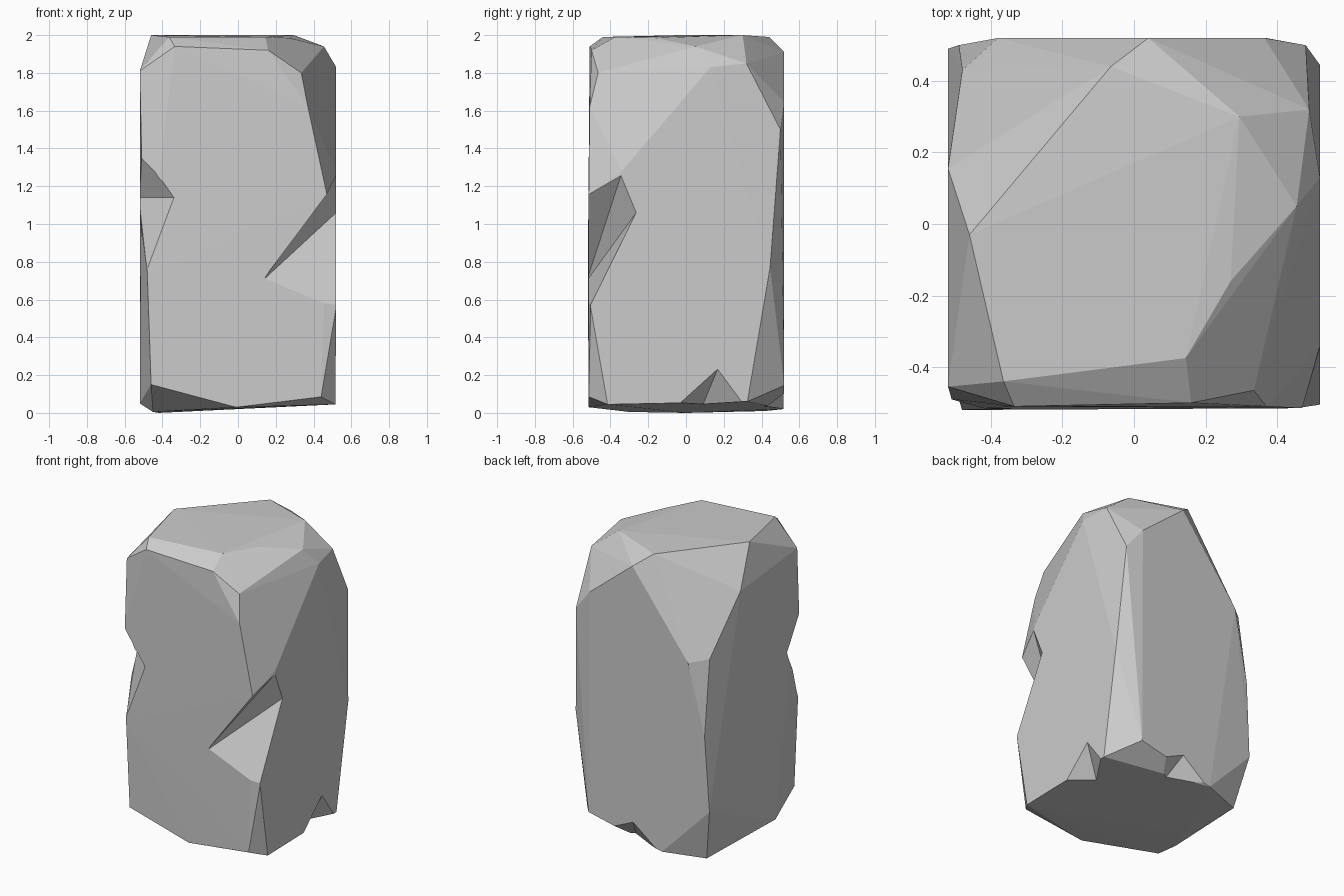
import bpy, bmesh
from mathutils import Vector

if "Cube" in bpy.data.objects:
    bpy.data.objects.remove(bpy.data.objects["Cube"])


def hull(name, points):
    """Flat-faced chunk: the convex hull of a few corner points."""
    bm = bmesh.new()
    for p in points:
        bm.verts.new(Vector(p))
    res = bmesh.ops.convex_hull(bm, input=bm.verts[:])
    junk = {v for v in res["geom_interior"] + res["geom_unused"]
            if isinstance(v, bmesh.types.BMVert) and v.is_valid and not v.link_faces}
    bmesh.ops.delete(bm, geom=list(junk), context='VERTS')
    bmesh.ops.recalc_face_normals(bm, faces=bm.faces[:])
    mesh = bpy.data.meshes.new(name)
    bm.to_mesh(mesh)
    bm.free()
    obj = bpy.data.objects.new(name, mesh)
    bpy.context.collection.objects.link(obj)
    return obj


def chip(target, points):
    """Knock a chip out of the block with a hull-shaped cutter."""
    cutter = hull("chip_cutter", points)
    cutter.hide_render = True
    mod = target.modifiers.new("chip", 'BOOLEAN')
    mod.operation = 'DIFFERENCE'
    mod.solver = 'EXACT'
    mod.object = cutter
    bpy.context.view_layer.objects.active = target
    bpy.ops.object.modifier_apply(modifier=mod.name)
    bpy.data.objects.remove(cutter)


# crown and shoulders of the stone
top = [(-.365, -.44, 1.99), (.145, -.375, 1.99), (.27, -.16, 1.985), (.455, .05, 1.94),
       (.295, .30, 2), (-.065, .44, 1.99), (.04, .52, 1.91), (-.46, -.03, 2),
       (-.335, -.51, 1.94), (.16, -.50, 1.92),
       (.335, -.465, 1.80), (.37, -.51, 1.62), (.52, .13, 1.83), (.49, .32, 1.85),
       (.365, .52, 1.645), (-.52, .155, 1.75), (-.52, -.455, 1.81)]
# corners down the sides
sides = [(.48, .50, 1.50), (.52, .445, .77), (.52, -.34, 1.28), (.47, -.515, 1.16),
         (.52, -.505, .56), (-.48, .43, 1.38), (-.38, .52, 1.36), (-.49, .50, .88),
         (-.51, -.49, 1.36), (-.48, -.52, .735), (-.52, .49, .37)]
# worn foot
foot = [(-.46, -.51, .15), (.44, -.515, .085), (-.01, -.515, .03), (.515, -.415, .045),
        (-.52, -.22, .05), (-.45, -.30, .005), (-.42, 0, 0), (.515, .325, .06),
        (.37, .52, .145), (-.45, .42, .01), (-.18, .515, .02)]
stone = hull("stone_block", top + sides + foot)

# deep chip on the front right edge
chip(stone, [(.13, -.525, .70), (.44, -.39, .92), (.525, -.26, 1.065), (.53, -.34, 1.27),
             (.475, -.53, 1.16), (.525, -.515, .55), (.65, -.65, .85)])
# chip on the front left edge
chip(stone, [(-.33, -.525, 1.14), (-.525, -.34, 1.14), (-.515, -.50, 1.37),
             (-.48, -.53, .735), (-.65, -.65, 1.10)])
# chips in the foot on the right side and the back
chip(stone, [(.53, .175, .25), (.53, -.07, .03), (.53, .325, .05),
             (.36, .08, .02), (.60, .12, -.20)])
chip(stone, [(.03, .53, .18), (-.19, .53, .01), (.25, .53, .08),
             (.09, .41, .03), (.06, .60, -.20)])

for poly in stone.data.polygons:
    poly.use_smooth = False
